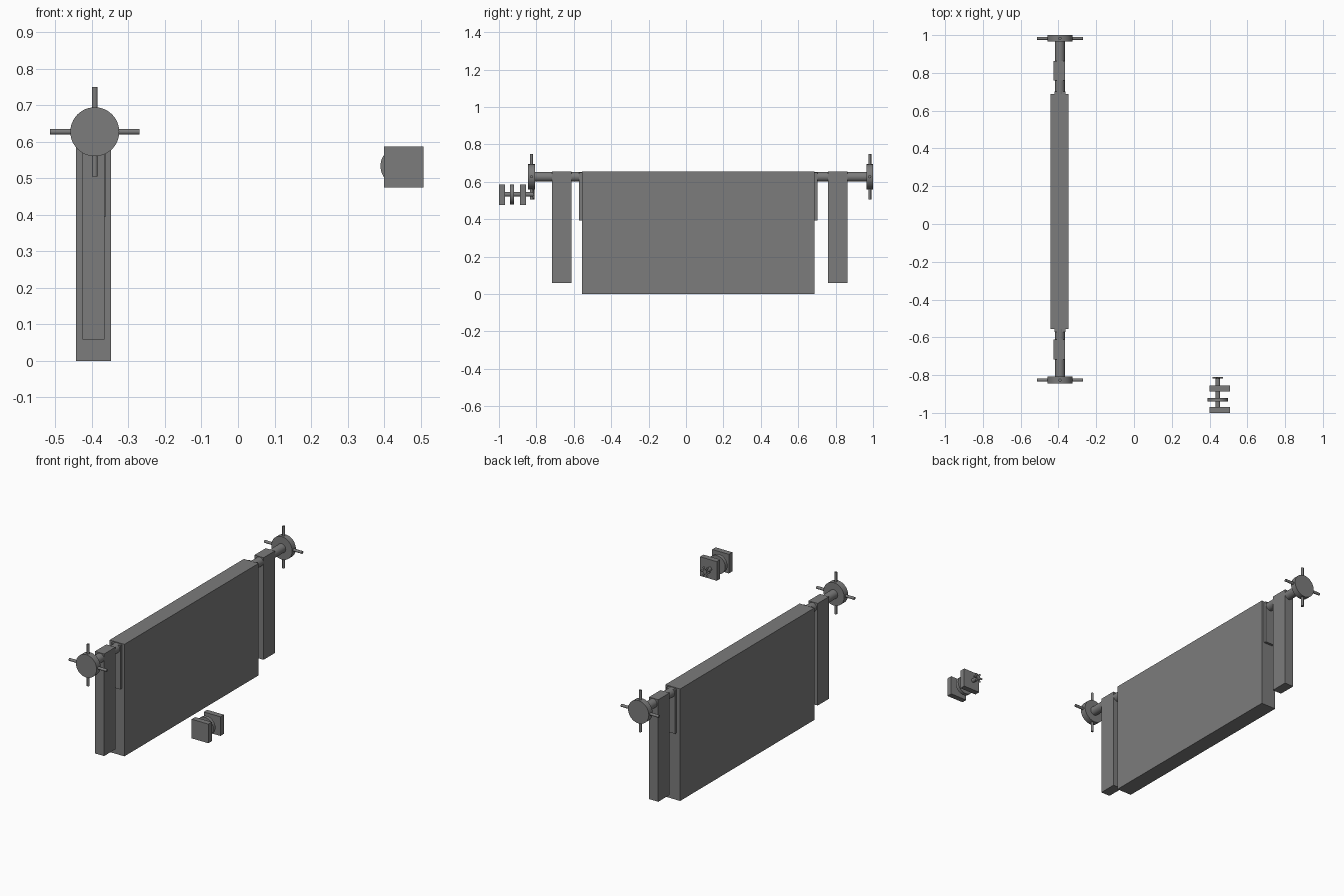
import bpy
import math
from mathutils import Vector

if "Cube" in bpy.data.objects:
    bpy.data.objects.remove(bpy.data.objects["Cube"])

grey = bpy.data.materials.new("steel_grey")
grey.diffuse_color = (0.2, 0.2, 0.2, 1)
grey.use_nodes = True
grey.node_tree.nodes["Principled BSDF"].inputs["Base Color"].default_value = grey.diffuse_color


def box(name, x, y, z):
    """Box from (min, max) ranges."""
    lo, hi = Vector((x[0], y[0], z[0])), Vector((x[1], y[1], z[1]))
    bpy.ops.mesh.primitive_cube_add(size=1, location=(lo + hi) / 2)
    ob = bpy.context.object
    ob.name = name
    ob.scale = hi - lo
    bpy.ops.object.transform_apply(location=False, rotation=False, scale=True)
    ob.data.materials.append(grey)
    return ob


def rod(name, a, b, r, sides=32):
    """Cylinder between two points."""
    a, b = Vector(a), Vector(b)
    d = b - a
    bpy.ops.mesh.primitive_cylinder_add(
        vertices=sides, radius=r, depth=d.length, location=(a + b) / 2,
        rotation=d.to_track_quat('Z', 'Y').to_euler())
    ob = bpy.context.object
    ob.name = name
    bpy.ops.object.shade_smooth_by_angle(angle=math.radians(40))
    ob.data.materials.append(grey)
    return ob


def spokes(name, x, y, z, count, inner, outer, r):
    """Ring of rods radiating in the xz plane."""
    for i in range(count):
        t = 2 * math.pi * i / count
        c, s = math.cos(t), math.sin(t)
        rod(f"{name}_{i + 1}", (x + c * inner, y, z + s * inner),
            (x + c * outer, y, z + s * outer), r, 16)


# Main slab
CY = 0.0655                      # middle of the long assembly along y
box("main_panel", (-0.443, -0.347), (-0.556, 0.687), (0, 0.656))

# Axle, post, end plate and handwheel at each end; the ends differ in offset
AX, AZ = -0.392, 0.627
ends = [("front", -1, -0.556, (-0.717, -0.612), (-0.845, -0.808)),
        ("back", 1, 0.687, (0.759, 0.864), (0.965, 1.0))]
for label, side, face, post, wheel in ends:
    outer = wheel[0] if side < 0 else wheel[1]
    mid = sum(wheel) / 2
    box(f"{label}_post", (-0.425, -0.366), post, (0.058, 0.656))
    box(f"{label}_end_plate", (-0.421, -0.363),
        sorted((face, face + side * 0.015)), (0.393, 0.65))
    rod(f"{label}_axle", (AX, face - side * 0.02, AZ), (AX, mid, AZ), 0.026)
    rod(f"{label}_wheel", (AX, wheel[0], AZ), (AX, wheel[1], AZ), 0.067, 48)
    spokes(f"{label}_wheel_spoke", AX, mid, AZ, 4, 0.05, 0.122, 0.008)

# Small separate roller: two square blocks, a disc, a shaft and a tiny handle
RX, RZ = 0.444, 0.533
box("roller_front_block", (0.40, 0.508), (-1.0, -0.968), (0.475, 0.587))
box("roller_back_block", (0.40, 0.508), (-0.888, -0.856), (0.475, 0.587))
rod("roller_disc", (RX, -0.941, RZ), (RX, -0.920, RZ), 0.054, 48)
rod("roller_shaft", (RX, -0.985, RZ), (RX, -0.809, RZ), 0.012)
spokes("roller_handle_spoke", RX, -0.814, RZ, 6, 0.0, 0.028, 0.005)
